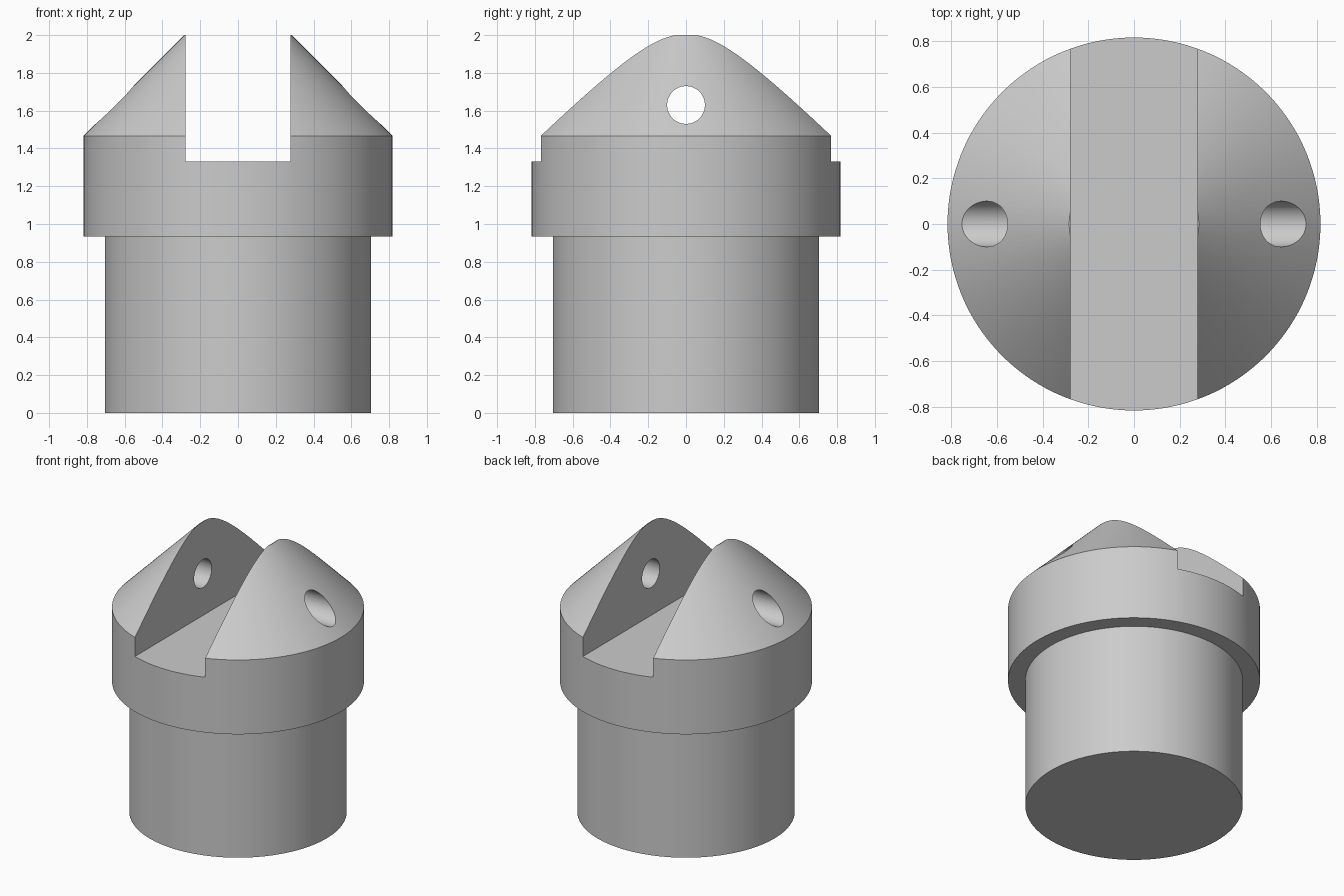
import bpy
import bmesh
import math
from mathutils import Matrix

cube = bpy.data.objects.get("Cube")
if cube:
    bpy.data.objects.remove(cube, do_unlink=True)

SEGMENTS = 128

grey = bpy.data.materials.new("plain_grey")
grey.use_nodes = True
grey.diffuse_color = (0.6, 0.6, 0.6, 1)
grey.node_tree.nodes["Principled BSDF"].inputs["Base Color"].default_value = grey.diffuse_color


def add_object(name, bm):
    bmesh.ops.recalc_face_normals(bm, faces=bm.faces)
    mesh = bpy.data.meshes.new(name)
    bm.to_mesh(mesh)
    bm.free()
    mesh.materials.append(grey)
    obj = bpy.data.objects.new(name, mesh)
    bpy.context.collection.objects.link(obj)
    return obj


def turned_solid(name, profile):
    """Stack rings of (radius, height) and cap both ends."""
    bm = bmesh.new()
    rings = []
    for radius, z in profile:
        rings.append([bm.verts.new((radius * math.cos(a), radius * math.sin(a), z))
                      for a in (math.tau * i / SEGMENTS for i in range(SEGMENTS))])
    for low, high in zip(rings, rings[1:]):
        for i in range(SEGMENTS):
            j = (i + 1) % SEGMENTS
            bm.faces.new((low[i], low[j], high[j], high[i]))
    bm.faces.new(rings[0])
    bm.faces.new(rings[-1])
    return add_object(name, bm)


def cut(target, cutter):
    cutter.hide_render = True
    mod = target.modifiers.new(cutter.name, 'BOOLEAN')
    mod.operation = 'DIFFERENCE'
    mod.solver = 'EXACT'
    mod.object = cutter
    bpy.context.view_layer.objects.active = target
    bpy.ops.object.modifier_apply(modifier=mod.name)
    bpy.data.objects.remove(cutter, do_unlink=True)


# Shank, collar and truncated cone head
body = turned_solid("slotted_plug", [
    (0.705, 0), (0.705, 0.935), (0.817, 0.935), (0.817, 1.467), (0.284, 2.0)])

# Slot running front to back
bm = bmesh.new()
bmesh.ops.create_cube(bm, size=1, matrix=Matrix.Translation((0, 0, 1.83))
                      @ Matrix.Diagonal((0.556, 2, 1, 1)))
cut(body, add_object("slot_cutter", bm))

# Pin hole through both cheeks
bm = bmesh.new()
bmesh.ops.create_cone(bm, cap_ends=True, segments=64, radius1=0.1, radius2=0.1, depth=2,
                      matrix=Matrix.Translation((0, 0, 1.63))
                      @ Matrix.Rotation(math.pi / 2, 4, 'Y'))
cut(body, add_object("pin_hole_cutter", bm))

# Smooth turned surfaces with crisp edges
bpy.ops.object.select_all(action='DESELECT')
body.select_set(True)
bpy.context.view_layer.objects.active = body
bpy.ops.object.shade_smooth_by_angle(angle=math.radians(30))
